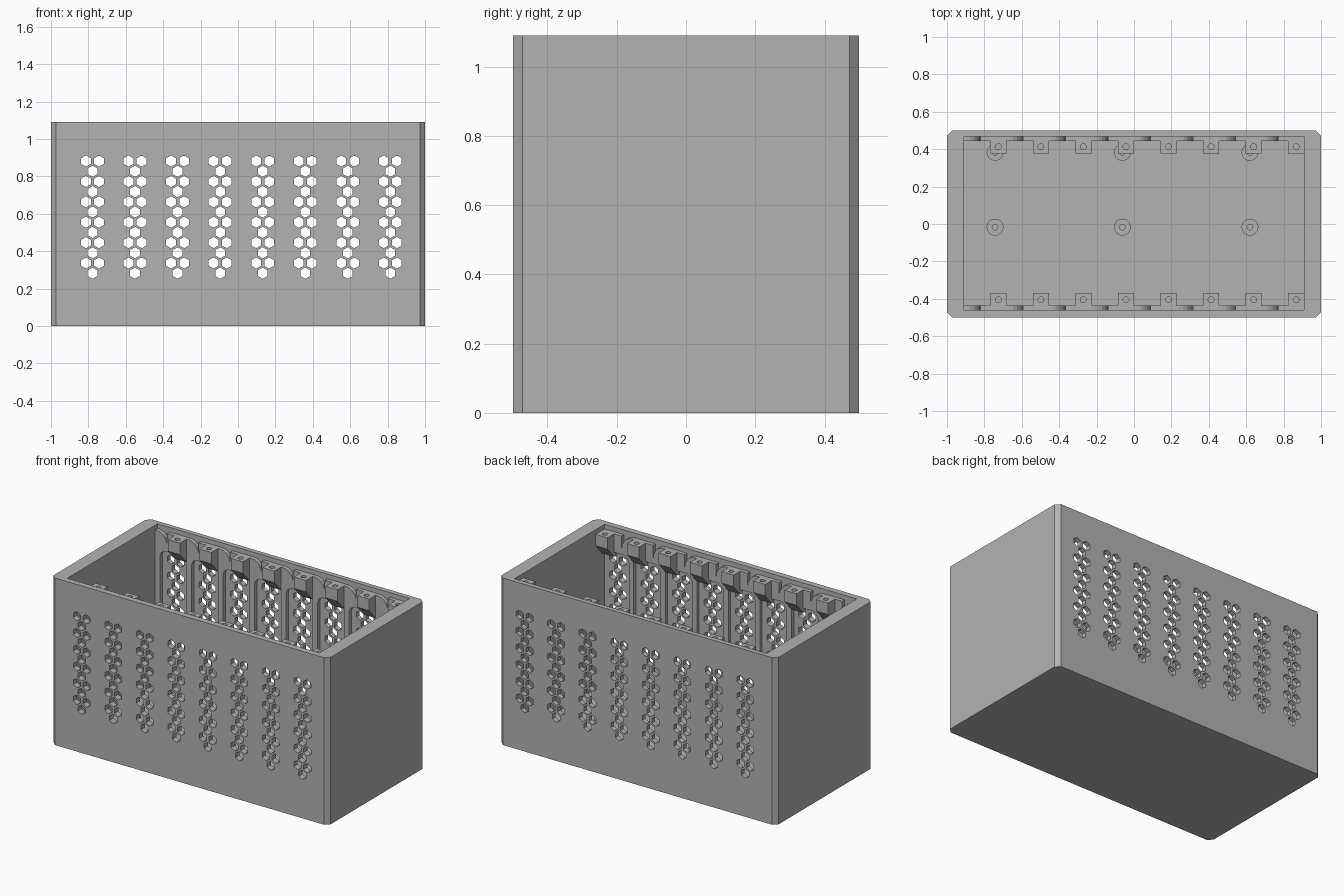
import bpy, bmesh, math
from mathutils import Vector

cube = bpy.data.objects.get("Cube")
if cube:
    bpy.data.objects.remove(cube, do_unlink=True)

H, FLOOR, LIP = 1.09, 0.05, 1.06
CELLS, LEFT, PITCH = 8, -0.91, 0.2275
MID_Y = 0.004

grey = bpy.data.materials.new("plain grey")
grey.use_nodes = True
colour = (0.45, 0.45, 0.45, 1)
grey.diffuse_color = colour
grey.node_tree.nodes["Principled BSDF"].inputs["Base Color"].default_value = colour


def prism(bm, points, offset):
    """Extrude a closed outline of 3D points along an offset."""
    face = bm.faces.new([bm.verts.new(p) for p in points])
    new = bmesh.ops.extrude_face_region(bm, geom=[face])["geom"]
    verts = [v for v in new if isinstance(v, bmesh.types.BMVert)]
    bmesh.ops.translate(bm, verts=verts, vec=Vector(offset))


def ring(centre, radius, sides, axis):
    """Outline of a regular polygon facing along y or z."""
    pts = []
    for i in range(sides):
        a = math.tau * i / sides + math.pi / 2
        u, v = radius * math.cos(a), radius * math.sin(a)
        pts.append(Vector(centre) + Vector((u, 0, v) if axis == "y" else (u, v, 0)))
    return pts


def finish(bm, name):
    bmesh.ops.recalc_face_normals(bm, faces=bm.faces)
    mesh = bpy.data.meshes.new(name)
    bm.to_mesh(mesh)
    bm.free()
    mesh.materials.append(grey)
    ob = bpy.data.objects.new(name, mesh)
    bpy.context.collection.objects.link(ob)
    return ob


def cut(ob, bm):
    """Subtract a cutter mesh from an object and apply the result."""
    cutter = finish(bm, "cutter")
    cutter.hide_render = True
    mod = ob.modifiers.new("cut", "BOOLEAN")
    mod.operation, mod.solver, mod.object = "DIFFERENCE", "EXACT", cutter
    dg = bpy.context.evaluated_depsgraph_get()
    mesh = bpy.data.meshes.new_from_object(ob.evaluated_get(dg))
    ob.modifiers.clear()
    ob.data = mesh
    bpy.data.objects.remove(cutter, do_unlink=True)


def rect(x0, x1, y0, y1, z):
    return [(x0, y0, z), (x1, y0, z), (x1, y1, z), (x0, y1, z)]


# Outer case with chamfered upright corners
bm = bmesh.new()
c = 0.028
outline = [(-1 + c, -.5), (1 - c, -.5), (1, -.5 + c), (1, .5 - c),
           (1 - c, .5), (-1 + c, .5), (-1, .5 - c), (-1, -.5 + c)]
prism(bm, [(x, y, 0) for x, y in outline], (0, 0, H))
case = finish(bm, "case")

# Open cavity
bm = bmesh.new()
prism(bm, rect(-.91, .91, MID_Y - .465, MID_Y + .465, FLOOR), (0, 0, 2))
cut(case, bm)

# Columns of hexagonal vent holes through both long walls
bm = bmesh.new()
for i in range(CELLS):
    x = LEFT + PITCH * i + 0.132
    for row in range(6):
        z = 0.882 - 0.109 * row
        for dx, dz in ((-.035, 0), (.035, 0), (0, -.0545)):
            prism(bm, ring((x + dx, -1, z + dz), 0.03, 6, "y"), (0, 2, 0))
cut(case, bm)

# Ribs, headers and screw tabs along each long wall
for side, label in ((-1, "front"), (1, "back")):
    def wall_y(d):
        return MID_Y + side * d

    ribs, tabs, holes = bmesh.new(), bmesh.new(), bmesh.new()
    for i in range(CELLS):
        x = LEFT + PITCH * i
        profile = [(0, FLOOR), (.036, FLOOR), (.036, .9), (.046, .925), (.07, .94),
                   (PITCH, .94), (PITCH, LIP), (.088, LIP)]
        # Rounded shoulder between the header and the rib
        for k in range(6):
            a = math.pi / 2 * k / 5
            profile.append((.014 + .073 * math.cos(a), .98 + .08 * math.sin(a)))
        profile.append((0, LIP))
        prism(ribs, [(x + u, wall_y(.44), z) for u, z in profile], (0, side * .03, 0))

        tab = [(.47, LIP), (.372, LIP), (.372, .985), (.44, .91), (.47, .91)]
        x0 = x + PITCH - .086
        prism(tabs, [(x0, wall_y(d), z) for d, z in tab], (.086, 0, 0))
        prism(holes, ring((x0 + .043, wall_y(.409), 1), .016, 16, "z"), (0, 0, .2))
    finish(ribs, label + "_ribs")
    cut(finish(tabs, label + "_tabs"), holes)

# Low round bosses on the floor
bosses, holes = bmesh.new(), bmesh.new()
for x in (-.743, -.062, .62):
    for y in (-.017, .383):
        prism(bosses, ring((x, y, FLOOR - .01), .045, 24, "z"), (0, 0, .03))
        prism(holes, ring((x, y, FLOOR), .015, 16, "z"), (0, 0, .1))
cut(finish(bosses, "floor_bosses"), holes)
